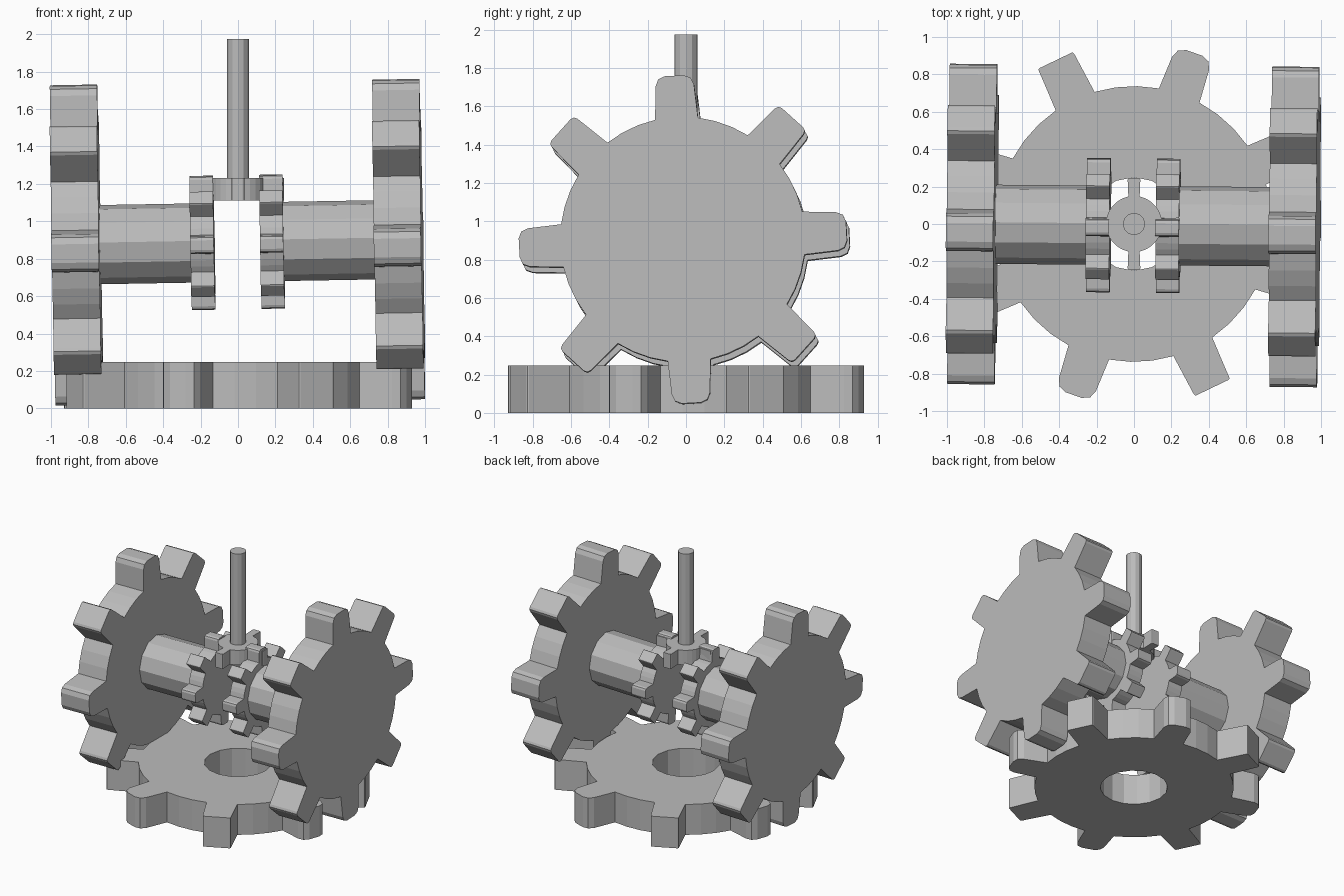
import bpy, bmesh
from math import sin, cos, asin, pi, radians
from mathutils import Matrix, Vector

cube = bpy.data.objects.get("Cube")
if cube:
    bpy.data.objects.remove(cube, do_unlink=True)

grey = bpy.data.materials.new("plain_grey")
grey.use_nodes = True
grey.diffuse_color = (0.5, 0.5, 0.5, 1)
grey.node_tree.nodes["Principled BSDF"].inputs["Base Color"].default_value = (0.5, 0.5, 0.5, 1)


def circle(radius, sides, phase=0):
    return [Vector((radius * cos(phase + 2 * pi * i / sides),
                    radius * sin(phase + 2 * pi * i / sides), 0)) for i in range(sides)]


def gear_profile(root, tip, half_root, half_tip, teeth, phase, bevels, arc_steps=3):
    """Outline with tapered teeth; the corner bevels alternate around the wheel."""
    points = []
    half_angle = asin(half_root / root)
    pitch = 2 * pi / teeth
    for i in range(teeth):
        turn = Matrix.Rotation(phase + i * pitch, 3, 'Z')
        b = bevels[i % len(bevels)]
        side = [(root * cos(half_angle), half_root), (tip - b, half_tip),
                (tip - b * 0.3, half_tip - b * 0.3), (tip, half_tip - b)]
        tooth = [(x, -y) for x, y in side] + side[::-1]
        points += [turn @ Vector((x, y, 0)) for x, y in tooth]
        # root arc up to the next tooth
        gap = pitch - 2 * half_angle
        for k in range(1, arc_steps):
            a = phase + i * pitch + half_angle + gap * k / arc_steps
            points.append(Vector((root * cos(a), root * sin(a), 0)))
    return points


def extrude(name, loops, low, high, matrix=Matrix()):
    """Fill the outline (and holes), extrude along local z and place it."""
    bm = bmesh.new()
    edges = []
    for loop in loops:
        verts = [bm.verts.new((p.x, p.y, low)) for p in loop]
        edges += [bm.edges.new((v, verts[(i + 1) % len(verts)])) for i, v in enumerate(verts)]
    if len(loops) == 1:
        bm.faces.new(verts)
    else:
        bmesh.ops.triangle_fill(bm, edges=edges, use_beauty=True)
    top = bmesh.ops.extrude_face_region(bm, geom=bm.faces[:], use_keep_orig=True)["geom"]
    bmesh.ops.translate(bm, verts=[v for v in top if isinstance(v, bmesh.types.BMVert)],
                        vec=(0, 0, high - low))
    bmesh.ops.recalc_face_normals(bm, faces=bm.faces[:])
    mesh = bpy.data.meshes.new(name)
    bm.to_mesh(mesh)
    bm.free()
    mesh.materials.append(grey)
    obj = bpy.data.objects.new(name, mesh)
    obj.matrix_world = matrix
    bpy.context.collection.objects.link(obj)
    return obj


# Slightly skewed axle frame: local z runs along the axle, local x along depth
swap = Matrix(((0, 0, 1, 0), (1, 0, 0, 0), (0, 1, 0, 0), (0, 0, 0, 1)))
axle = (Matrix.Translation((0, -0.008, 0.888)) @ Matrix.Rotation(radians(-0.5), 4, 'Z')
        @ Matrix.Rotation(radians(-1), 4, 'Y') @ swap)

# Ground gear with a round hole
base = gear_profile(0.737, 0.97, 0.115, 0.105, 8, radians(25.6), (0.01, 0.06))
extrude("ground_gear", [base, circle(0.25, 16)], 0, 0.248)

# Wheel gears, axle shafts and inner gears on both sides
wheel = gear_profile(0.64, 0.855, 0.112, 0.1, 8, radians(3), (0.05, 0.025))
inner = gear_profile(0.265, 0.358, 0.05, 0.046, 8, radians(2), (0.02, 0.01))
shaft = circle(0.212, 12, radians(-3))
for side, wheel_x, inner_x, shaft_x in (("left", (0.733, 0.985), (0.12, 0.245), (0.2, 0.8)),
                                        ("right", (-0.991, -0.738), (-0.253, -0.127), (-0.8, -0.2))):
    extrude(side + "_wheel_gear", [wheel], *wheel_x, axle)
    extrude(side + "_inner_gear", [inner], *inner_x, axle)
    extrude(side + "_axle_shaft", [shaft], *shaft_x, axle)

# Upright drive gear and rod
drive = gear_profile(0.15, 0.247, 0.03, 0.034, 4, 0, (0.01,), 5)
extrude("drive_gear", [drive], 1.112, 1.232)
extrude("drive_rod", [circle(0.06, 12)], 1.15, 1.975)
